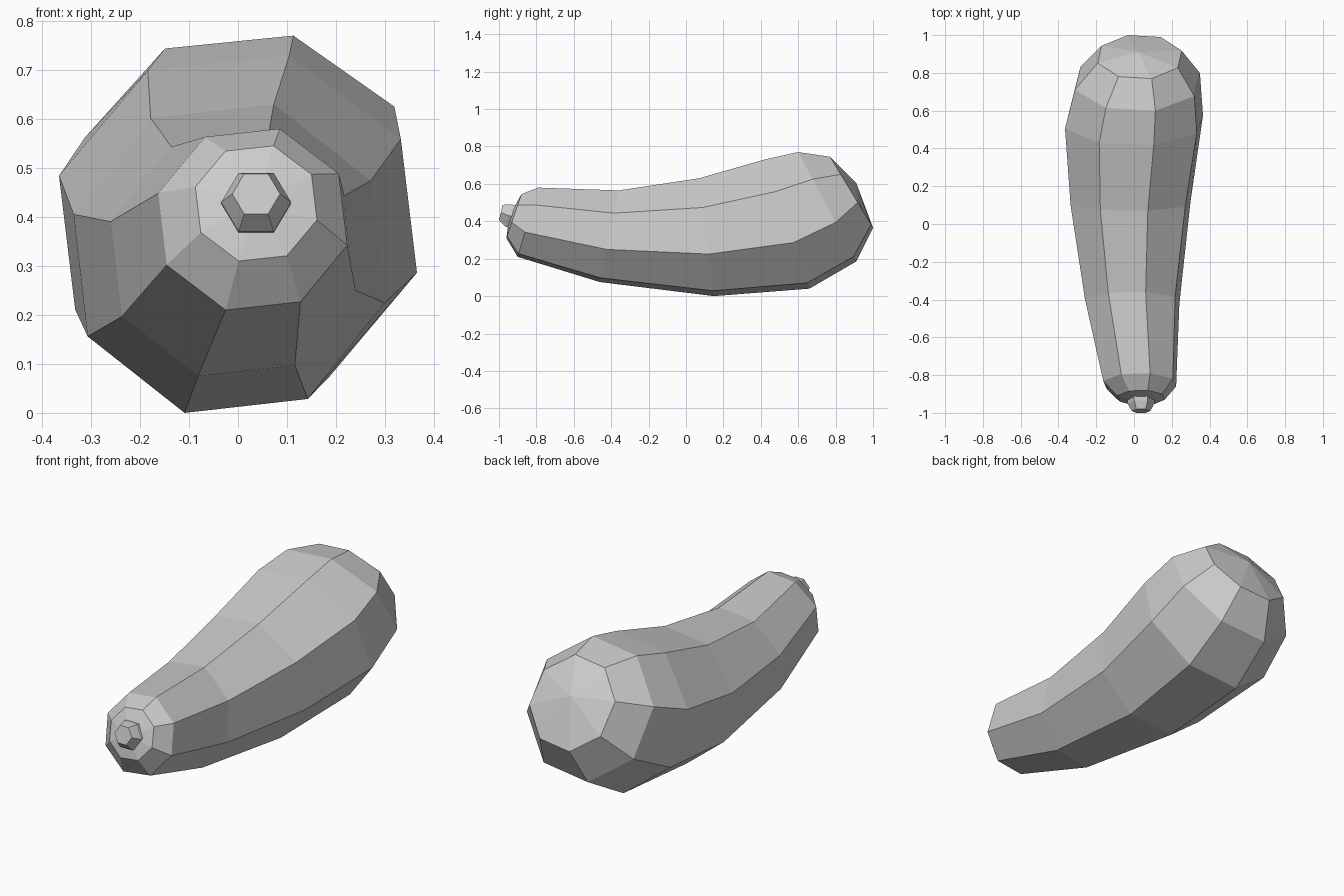
import bpy, bmesh, math
from mathutils import Vector

cube = bpy.data.objects.get("Cube")
if cube:
    bpy.data.objects.remove(cube, do_unlink=True)

# One plain grey material
grey = bpy.data.materials.new("plain grey")
grey.use_nodes = True
GREY = (0.6, 0.6, 0.6, 1)
grey.diffuse_color = GREY
grey.node_tree.nodes["Principled BSDF"].inputs["Base Color"].default_value = GREY


def ring(bm, cx, top, bottom, sides, phase):
    """Tilted regular polygon whose highest and lowest corners sit at (y, z)."""
    top, bottom = Vector((cx, *top)), Vector((cx, *bottom))
    up = (top - bottom) / (2 * math.sin(phase))
    side = Vector((up.length, 0, 0))
    centre = (top + bottom) / 2
    angles = [phase + math.tau * i / sides for i in range(sides)]
    return [bm.verts.new(centre + side * math.cos(a) + up * math.sin(a)) for a in angles]


def loft(name, sections, sides, phase, front_tip=None, back_tip=None):
    bm = bmesh.new()
    rings = [ring(bm, *s, sides, math.radians(phase)) for s in sections]
    for a, b in zip(rings, rings[1:]):
        for i in range(sides):
            j = (i + 1) % sides
            bm.faces.new((a[i], a[j], b[j], b[i]))
    # Close each end with a fan to a tip, or with one flat face
    for loop, tip in ((rings[0], front_tip), (rings[-1], back_tip)):
        if tip:
            pole = bm.verts.new(tip)
            for i in range(sides):
                bm.faces.new((loop[i], loop[(i + 1) % sides], pole))
        else:
            bm.faces.new(loop)
    bmesh.ops.recalc_face_normals(bm, faces=bm.faces)
    mesh = bpy.data.meshes.new(name)
    bm.to_mesh(mesh)
    bm.free()
    mesh.materials.append(grey)
    obj = bpy.data.objects.new(name, mesh)
    bpy.context.collection.objects.link(obj)
    return obj


# Curved body: centre x, top corner (y, z), bottom corner (y, z)
body_sections = [
    (0.037, (-0.88, 0.545), (-0.96, 0.31)),
    (0.03, (-0.79, 0.58), (-0.90, 0.21)),
    (-0.01, (-0.36, 0.565), (-0.46, 0.075)),
    (-0.018, (0.07, 0.63), (0.15, 0.0)),
    (0.0, (0.42, 0.73), (0.66, 0.04)),
    (0.018, (0.60, 0.77), (0.91, 0.185)),
    (0.03, (0.77, 0.745), (1.0, 0.365)),
]
loft("gourd_body", body_sections, 8, 74, (0.037, -0.945, 0.43), (0.02, 0.91, 0.605))

# Short tapered stem at the narrow end
stem_sections = [
    (0.037, (-0.90, 0.485), (-0.93, 0.365)),
    (0.037, (-0.935, 0.49), (-0.965, 0.37)),
    (0.037, (-0.98, 0.488), (-1.0, 0.406)),
]
loft("stem", stem_sections, 6, 60)
